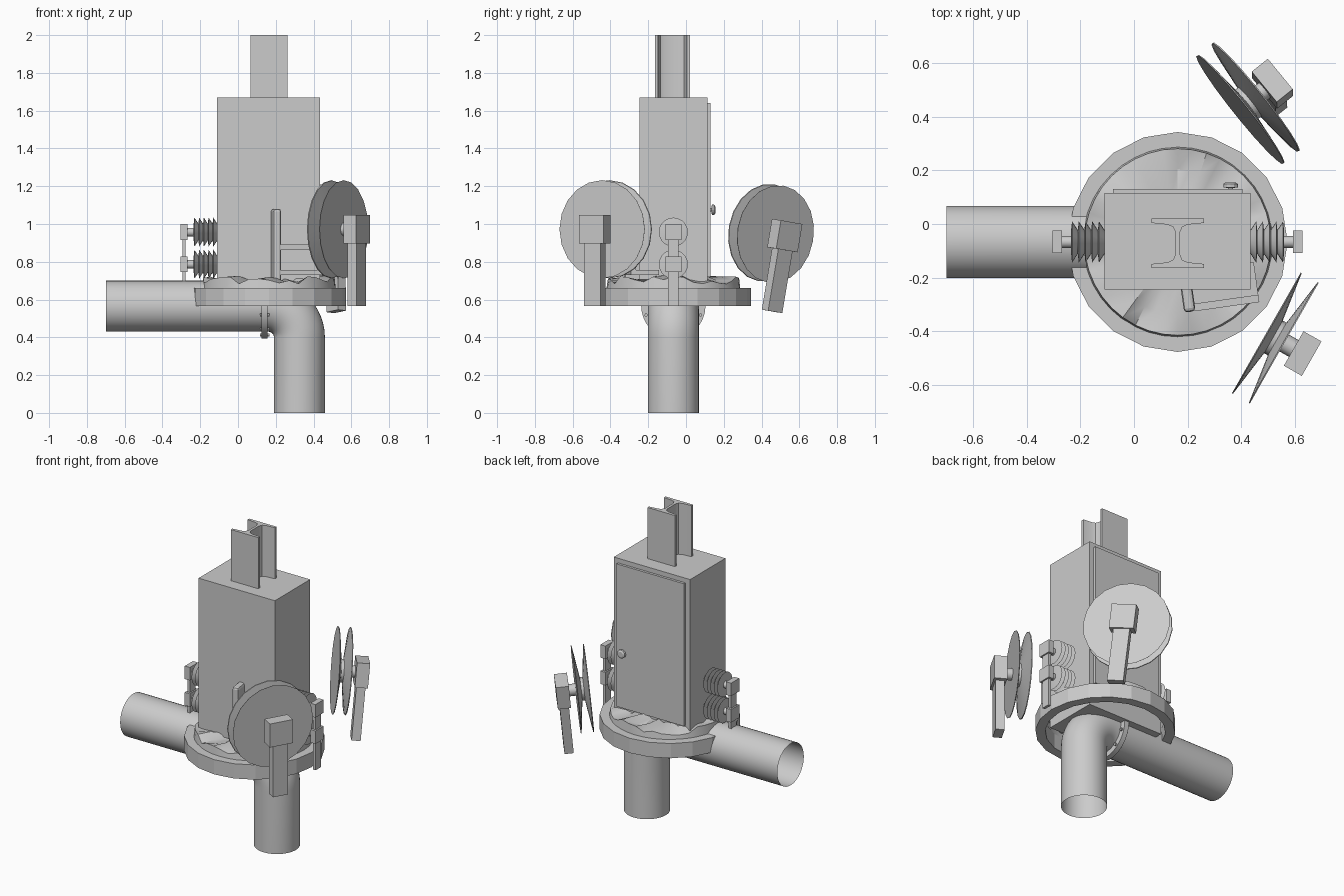
import bpy, bmesh, math, random
from mathutils import Vector, Matrix

if "Cube" in bpy.data.objects:
    bpy.data.objects.remove(bpy.data.objects["Cube"])

random.seed(4)
CY = -0.067          # common centre line of pipe, cabinet and insulators
CX = 0.163


def make(name, verts, faces, mat=None, smooth=False, fix=True):
    me = bpy.data.meshes.new(name)
    me.from_pydata([tuple(v) for v in verts], [], faces)
    bm = bmesh.new()
    bm.from_mesh(me)
    if fix:
        bmesh.ops.recalc_face_normals(bm, faces=bm.faces)
    bm.to_mesh(me)
    bm.free()
    ob = bpy.data.objects.new(name, me)
    bpy.context.collection.objects.link(ob)
    if mat is not None:
        ob.matrix_world = mat
    if smooth:
        for o in bpy.context.selected_objects:
            o.select_set(False)
        ob.select_set(True)
        bpy.context.view_layer.objects.active = ob
        bpy.ops.object.shade_smooth_by_angle(angle=math.radians(35))
    return ob


def box(name, lo, hi, mat=None, bevel=0):
    v = [(x, y, z) for x in (lo[0], hi[0]) for y in (lo[1], hi[1]) for z in (lo[2], hi[2])]
    f = [(0, 1, 3, 2), (4, 6, 7, 5), (0, 4, 5, 1), (2, 3, 7, 6), (0, 2, 6, 4), (1, 5, 7, 3)]
    ob = make(name, v, f, mat)
    if bevel:
        m = ob.modifiers.new("bevel", 'BEVEL')
        m.width, m.segments = bevel, 2
    return ob


def lathe(name, profile, n, mat=None, smooth=False, closed=False):
    """Spin (radius, height) points about local z; ends capped unless closed loop."""
    verts = [(r * math.cos(2 * math.pi * i / n), r * math.sin(2 * math.pi * i / n), h)
             for r, h in profile for i in range(n)]
    k = len(profile)
    faces = []
    for j in range(k if closed else k - 1):
        a, b = j * n, ((j + 1) % k) * n
        faces += [(a + i, a + (i + 1) % n, b + (i + 1) % n, b + i) for i in range(n)]
    if not closed:
        faces += [tuple(range(n)), tuple(range((k - 1) * n, k * n))]
    return make(name, verts, faces, mat, smooth)


def frame(origin, zdir, up):
    """Matrix whose z follows zdir and whose y follows up."""
    z = Vector(zdir).normalized()
    x = Vector(up).cross(z).normalized()
    y = z.cross(x)
    m = Matrix((x, y, z)).transposed().to_4x4()
    m.translation = Vector(origin)
    return m


# cabinet, door and knob
box("cabinet", (-0.11, -0.245, 0.57), (0.435, 0.115, 1.67))
box("cabinet_door", (-0.078, 0.115, 0.72), (0.405, 0.131, 1.64))
lathe("door_knob", [(0.01, 0.0), (0.01, 0.015), (0.027, 0.018), (0.027, 0.03), (0.018, 0.036)], 12,
      frame((0.36, 0.119, 1.075), (0, 1, 0), (0, 0, 1)))

# H-section mast: flanges on the front and back, web between
w, d, tf, tw = 0.098, 0.0925, 0.016, 0.008
half = [(-w, -d), (w, -d), (w, -d + tf), (tw + 0.03, -d + tf + 0.006), (tw + 0.009, -d + tf + 0.015),
        (tw, -d + tf + 0.036)]
loop = half + [(x, -y) for x, y in reversed(half[1:])] + [(-w, d)]
left = [(-x, y) for x, y in half[2:]]
loop += [(x, -y) for x, y in left] + list(reversed(left))
n = len(loop)
make("mast_beam", [(CX + x, -0.0725 + y, z) for z in (1.66, 2.0) for x, y in loop],
     [(i, (i + 1) % n, n + (i + 1) % n, n + i) for i in range(n)]
     + [tuple(range(n)), tuple(range(n, 2 * n))], smooth=True)

# round base collar and the rough ground filling it
base = Matrix.Translation((CX, CY, 0))
base = base @ Matrix.Rotation(math.radians(18), 4, 'Z')
lathe("base_collar", [(0.41, 0.565), (0.41, 0.66), (0.352, 0.66), (0.352, 0.565)], 20, base, closed=True)
seg = 40
gv, gf = [], []
for j, (r, z) in enumerate([(0.355, 0.65), (0.348, 0.7), (0.27, 0.705), (0.17, 0.71)]):
    for i in range(seg):
        a = 2 * math.pi * i / seg
        dz = random.uniform(-0.02, 0.025) if j else 0
        gv.append((r * math.cos(a), r * math.sin(a), z + dz))
for j in range(3):
    gf += [(j * seg + i, j * seg + (i + 1) % seg, (j + 1) * seg + (i + 1) % seg, (j + 1) * seg + i)
           for i in range(seg)]
gf.append(tuple(range(3 * seg, 4 * seg)))
make("rough_ground", gv, gf, base, smooth=True)

# open-ended pipe with a quarter bend
R, B, N = 0.135, 0.165, 40
path = [((-0.70, 0.565), 0)]
for i in range(13):
    t = math.pi / 2 * i / 12
    path.append(((0.16 + B * math.sin(t), 0.40 + B * math.cos(t)), t))
path.append(((0.325, 0.0), math.pi / 2))
pv = [(px + R * math.sin(a) * math.sin(t), CY + R * math.cos(a), pz + R * math.sin(a) * math.cos(t))
      for (px, pz), t in path for a in [2 * math.pi * k / N for k in range(N)]]
make("bent_pipe", pv, [(j * N + i, j * N + (i + 1) % N, (j + 1) * N + (i + 1) % N, (j + 1) * N + i)
                       for j in range(len(path) - 1) for i in range(N)], smooth=True)

# pipe flange with bolts
lathe("pipe_flange", [(0.17, 0.0), (0.17, 0.032)], 32, frame((0.125, CY, 0.565), (1, 0, 0), (0, 0, 1)), True)
for i in range(10):
    a = 2 * math.pi * (i + 0.5) / 10
    lathe("flange_bolt", [(0.009, 0), (0.009, 0.05)], 6,
          frame((0.117, CY + 0.152 * math.cos(a), 0.565 + 0.152 * math.sin(a)), (1, 0, 0), (0, 0, 1)))

# ribbed insulators, terminals and straps on both sides
ribs = [(0.045, -0.01)]
for i in range(5):
    ribs += [(0.045, 0.025 * i), (0.077, 0.025 * i + 0.021), (0.045, 0.025 * i + 0.0245)]
ribs += [(0.022, 0.125), (0.022, 0.165)]
for side, x0 in (("left", -0.11), ("right", 0.435)):
    s = -1 if side == "left" else 1
    for z in (0.957, 0.787):
        lathe(side + "_insulator", ribs, 20, frame((x0, CY, z), (s, 0, 0), (0, 0, 1)), True)
        xs = sorted((x0 + s * 0.158, x0 + s * 0.194))
        box(side + "_terminal", (xs[0], CY - 0.042, z - 0.042), (xs[1], CY + 0.042, z + 0.042))
    xs = sorted((x0 + s * 0.167, x0 + s * 0.185))
    box(side + "_strap", (xs[0], CY - 0.027, 0.567), (xs[1], CY + 0.027, 0.95))

# grooved wheels, each with hub block and hanging arm
wheel = [(0.26, -0.0385), (0.258, -0.034), (0.07, -0.008), (0.07, 0.008), (0.258, 0.034), (0.26, 0.0385)]
for name, pos, nrm, up in (
        ("front_wheel", (0.527, -0.425, 0.972), (0.87, -0.496, 0), (0, 0, 1)),
        ("back_wheel", (0.425, 0.45, 0.95), (0.78, 0.624, -0.097), (-0.01, 0.165, 0.986))):
    m = frame(pos, nrm, up)
    lathe(name, wheel, 20, m, True)
    lathe(name + "_axle", [(0.036, 0.03), (0.036, 0.09)], 12, m, True)
    box(name + "_block", (-0.074, -0.076, 0.079), (0.074, 0.076, 0.156), m)
    box(name + "_arm", (-0.049, -0.407, 0.09), (0.049, -0.07, 0.144), m)

# small seat at the front: back board, arm rail and seat plate
m = Matrix.Translation((0.2, -0.329, 0)) @ Matrix.Rotation(math.radians(8), 4, 'Z')
box("seat_back", (-0.013, 0, 0.66), (0.03, 0.15, 1.08), m, bevel=0.014)
box("seat_plate", (0.025, 0, 0.73), (0.27, 0.15, 0.757), m)
box("seat_arm_rail", (0.025, 0, 0.863), (0.27, 0.028, 0.892), m)
box("seat_arm_post", (0.242, 0, 0.75), (0.27, 0.028, 0.87), m)
